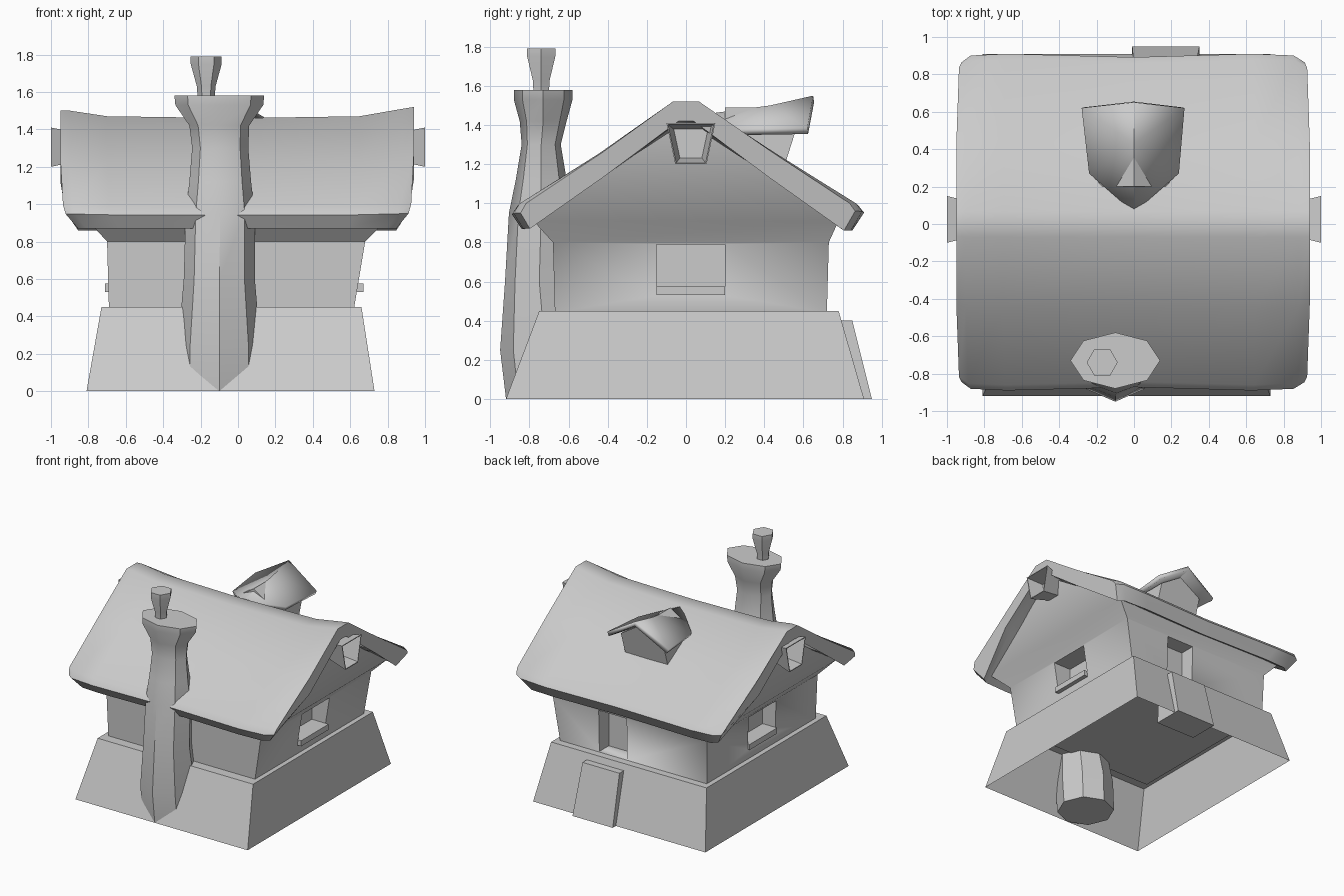
import bpy, bmesh, math

if "Cube" in bpy.data.objects:
    bpy.data.objects.remove(bpy.data.objects["Cube"], do_unlink=True)

clay = bpy.data.materials.new("pale_grey")
clay.use_nodes = True
clay.diffuse_color = (0.6, 0.6, 0.6, 1)
clay.node_tree.nodes["Principled BSDF"].inputs["Base Color"].default_value = (0.6, 0.6, 0.6, 1)


def make(name, verts, faces, angle=40, recalc=True):
    mesh = bpy.data.meshes.new(name)
    mesh.from_pydata(verts, [], faces)
    if recalc:
        bm = bmesh.new()
        bm.from_mesh(mesh)
        bmesh.ops.recalc_face_normals(bm, faces=bm.faces)
        bm.to_mesh(mesh)
        bm.free()
    mesh.materials.append(clay)
    ob = bpy.data.objects.new(name, mesh)
    bpy.context.collection.objects.link(ob)
    bpy.ops.object.select_all(action='DESELECT')
    ob.select_set(True)
    bpy.context.view_layer.objects.active = ob
    bpy.ops.object.shade_smooth_by_angle(angle=math.radians(angle))
    return ob


def loft(name, rings, start=True, end=True, angle=40):
    """Skin a list of equal-length closed rings."""
    n = len(rings[0])
    verts = [v for r in rings for v in r]
    faces = [(i * n + j, i * n + (j + 1) % n, (i + 1) * n + (j + 1) % n, (i + 1) * n + j)
             for i in range(len(rings) - 1) for j in range(n)]
    if start:
        faces.append(tuple(range(n))[::-1])
    if end:
        faces.append(tuple(range(len(verts) - n, len(verts))))
    return make(name, verts, faces, angle)


def rect(x0, x1, y0, y1, z):
    return [(x0, y0, z), (x1, y0, z), (x1, y1, z), (x0, y1, z)]


def box(name, x0, x1, y0, y1, z0, z1):
    return loft(name, [rect(x0, x1, y0, y1, z0), rect(x0, x1, y0, y1, z1)])


def tube(name, sections, sides):
    return loft(name, [[(cx + rx * math.cos(2 * math.pi * k / sides),
                         cy + ry * math.sin(2 * math.pi * k / sides), z)
                        for k in range(sides)] for z, cx, cy, rx, ry in sections])


# Sloping stone base, open underneath
loft("base", [rect(-0.81, 0.73, -0.92, 0.91, 0), rect(-0.73, 0.66, -0.75, 0.78, 0.45)],
     start=False)

# Walls flare out under the eaves and rise to the gables
rings = [rect(-0.69, 0.62, -0.67, 0.72, 0.44), rect(-0.70, 0.68, -0.68, 0.73, 0.80),
         rect(-0.80, 0.79, -0.78, 0.78, 0.91)]
walls = [v for r in rings for v in r] + [(-0.86, 0, 1.42), (0.86, 0, 1.42)]
wall_faces = [(i * 4 + j, i * 4 + (j + 1) % 4, i * 4 + 4 + (j + 1) % 4, i * 4 + 4 + j)
              for i in range(2) for j in range(4)]
wall_faces += [(3, 2, 1, 0), (8, 9, 13, 12), (10, 11, 12, 13), (9, 10, 13), (11, 8, 12)]
walls = make("walls", walls, wall_faces)

# Window and door recesses
cutters = [box("window_cutter_left", 0.52, 0.9, -0.15, 0.2, 0.53, 0.79),
           box("window_cutter_right", -0.9, -0.58, -0.15, 0.2, 0.53, 0.79),
           box("door_cutter", 0.02, 0.27, 0.6, 0.9, 0.455, 0.79)]
for c in cutters:
    mod = walls.modifiers.new(c.name, 'BOOLEAN')
    mod.object = c
    mod.solver = 'EXACT'
    c.hide_render = True
    c.hide_viewport = True
    c.display_type = 'WIRE'
box("window_sill_left", 0.52, 0.67, -0.15, 0.2, 0.53, 0.575)
box("window_sill_right", -0.71, -0.58, -0.15, 0.2, 0.53, 0.575)

# Sloped step block below the door
loft("door_step", [rect(-0.01, 0.35, 0.7, 0.95, 0), rect(0.0, 0.33, 0.7, 0.85, 0.4)])

# Sagging roof slab: (y, z, x factor) profile swept along x
profile = [(-0.84, 0.87, 0.9), (-0.89, 0.95, 0.97), (-0.86, 1.0, 0.985), (-0.45, 1.26, 1),
           (-0.07, 1.52, 1), (0.07, 1.52, 1), (0.45, 1.27, 1), (0.88, 1.0, 0.985),
           (0.91, 0.96, 0.97), (0.85, 0.86, 0.9), (0.45, 1.13, 1), (0.04, 1.42, 1),
           (-0.04, 1.42, 1), (-0.45, 1.13, 1)]
stations = [(-0.95, -0.02, 0.95), (-0.9, -0.02, 0.99), (-0.7, -0.05, 1), (0, -0.06, 0.98),
            (0.65, -0.05, 1), (0.88, -0.01, 0.99), (0.94, 0, 0.95)]
loft("roof", [[(x * fx, y * fy, z + lift * (z - 0.86) / 0.66) for y, z, fx in profile]
              for x, lift, fy in stations], angle=50)

# Flared attic vents in both gables
for side, name in ((1, "attic_vent_left"), (-1, "attic_vent_right")):
    def vent(x, s):
        pts = [(-0.125, 0.105), (0.125, 0.105), (0.08, -0.105), (-0.08, -0.105)]
        return [(side * x, 0.025 + y * s, 1.305 + z * s) for y, z in pts]
    loft(name, [vent(0.8, 0.6), vent(1.0, 1), vent(1.0, 0.94), vent(0.87, 0.7)])

# Chimney stack and pot
tube("chimney", [(0, -0.1, -0.70, 0.22, 0.22), (0.25, -0.1, -0.72, 0.22, 0.23),
                 (0.6, -0.1, -0.75, 0.19, 0.175), (0.95, -0.095, -0.74, 0.185, 0.165),
                 (1.12, -0.095, -0.74, 0.165, 0.13), (1.3, -0.095, -0.74, 0.15, 0.1),
                 (1.42, -0.1, -0.73, 0.16, 0.12), (1.53, -0.1, -0.73, 0.235, 0.15),
                 (1.58, -0.1, -0.73, 0.24, 0.15)], 8)
tube("chimney_pot", [(1.56, -0.17, -0.74, 0.045, 0.045), (1.63, -0.17, -0.74, 0.05, 0.05),
                     (1.75, -0.17, -0.74, 0.083, 0.083), (1.79, -0.17, -0.74, 0.083, 0.083)], 6)

# Dormer on the back slope
loft("dormer_walls", [[(-0.19, y0, 1.18), (0.19, y0, 1.18), (0.19, y1, 1.37),
                       (0, y1, 1.49), (-0.19, y1, 1.37)]
                      for y0, y1 in ((0.2, 0.2), (0.5, 0.56))])
dormer = make("dormer_roof", [(0, 0.06, 1.45), (0, 0.43, 1.5), (0, 0.65, 1.55),
                              (-0.24, 0.27, 1.38), (-0.28, 0.62, 1.385),
                              (0.24, 0.27, 1.38), (0.27, 0.62, 1.385)],
              [(0, 1, 3), (1, 2, 4, 3), (0, 5, 1), (1, 5, 6, 2)], recalc=False)
slab = dormer.modifiers.new("thickness", 'SOLIDIFY')
slab.thickness = 0.035
up = dormer.data.polygons[0].normal.z > 0
slab.offset = -1 if up else 1
